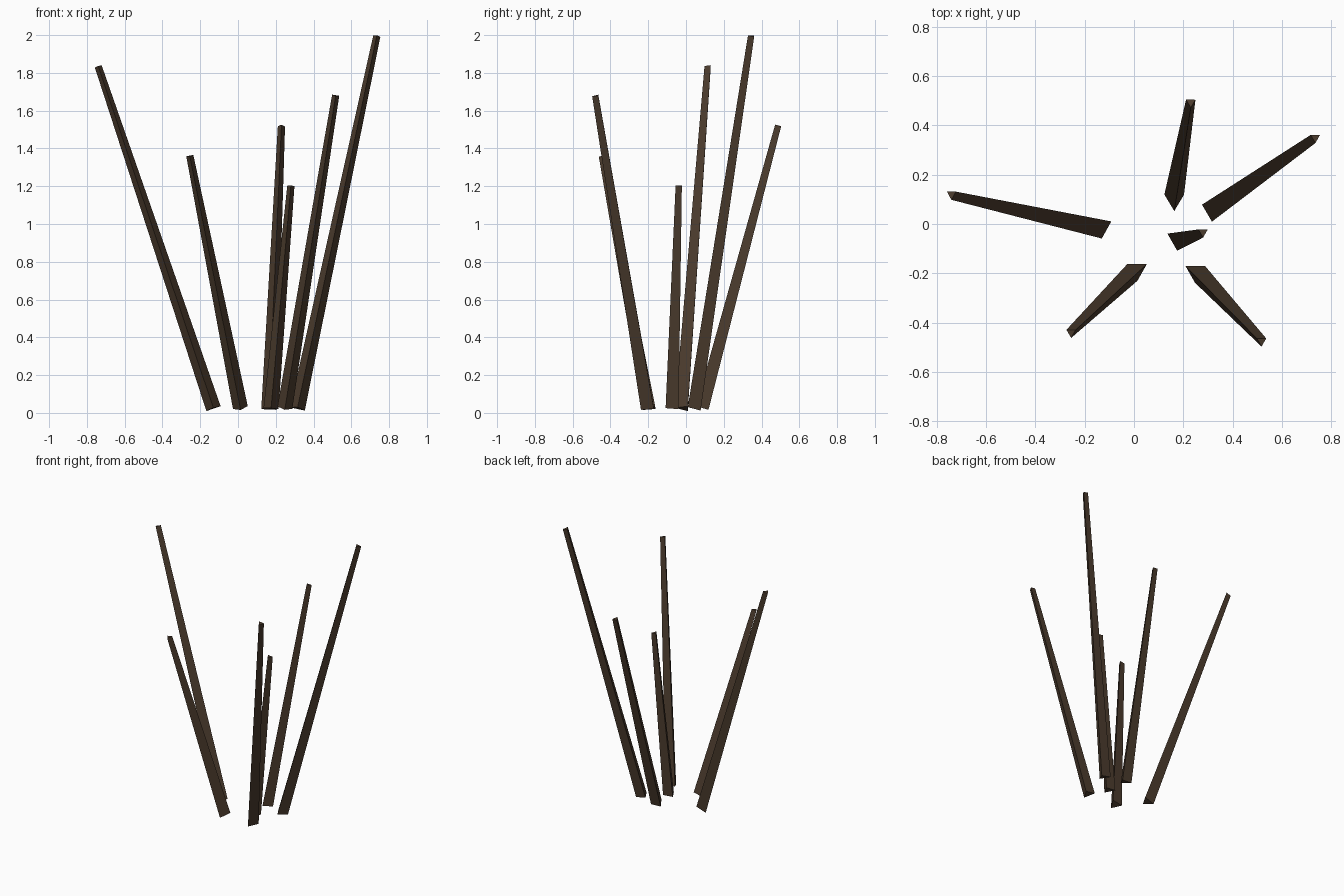
import bpy, bmesh, math
from mathutils import Vector

if "Cube" in bpy.data.objects:
    bpy.data.objects.remove(bpy.data.objects["Cube"])

bark = bpy.data.materials.new("dark_brown_wood")
bark.diffuse_color = (0.072, 0.045, 0.027, 1)
bark.use_nodes = True
bark.node_tree.nodes["Principled BSDF"].inputs["Base Color"].default_value = bark.diffuse_color

BASE_R, TIP_R, BASE_Z = 0.046, 0.022, 0.024

# base x, base y, tip x, tip y, tip z for each leaning stick
sticks = {
    "left_stick": (-0.13, -0.013, -0.74, 0.12, 1.835),
    "back_stick": (0.163, 0.097, 0.23, 0.493, 1.52),
    "tall_right_stick": (0.315, 0.055, 0.735, 0.35, 1.996),
    "short_stick": (0.175, -0.062, 0.28, -0.033, 1.203),
    "front_right_stick": (0.248, -0.193, 0.517, -0.475, 1.68),
    "front_left_stick": (0.013, -0.185, -0.255, -0.44, 1.36),
}


def tapered_stick(name, base, tip):
    """Three-sided tapered rod, its ends square to its axis."""
    turn = Vector((0, 0, 1)).rotation_difference(tip - base)
    bm = bmesh.new()
    rings = []
    for centre, radius in ((base, BASE_R), (tip, TIP_R)):
        ring = []
        for i in range(3):
            a = -math.pi / 2 + i * math.tau / 3
            corner = Vector((radius * math.cos(a), radius * math.sin(a), 0))
            ring.append(bm.verts.new(centre + turn @ corner))
        rings.append(ring)
    low, high = rings
    for i in range(3):
        j = (i + 1) % 3
        bm.faces.new((low[i], low[j], high[j], high[i]))
    bm.faces.new(low[::-1])
    bm.faces.new(high)
    mesh = bpy.data.meshes.new(name)
    bm.to_mesh(mesh)
    bm.free()
    mesh.materials.append(bark)
    bpy.context.collection.objects.link(bpy.data.objects.new(name, mesh))


for name, (bx, by, tx, ty, tz) in sticks.items():
    tapered_stick(name, Vector((bx, by, BASE_Z)), Vector((tx, ty, tz)))
